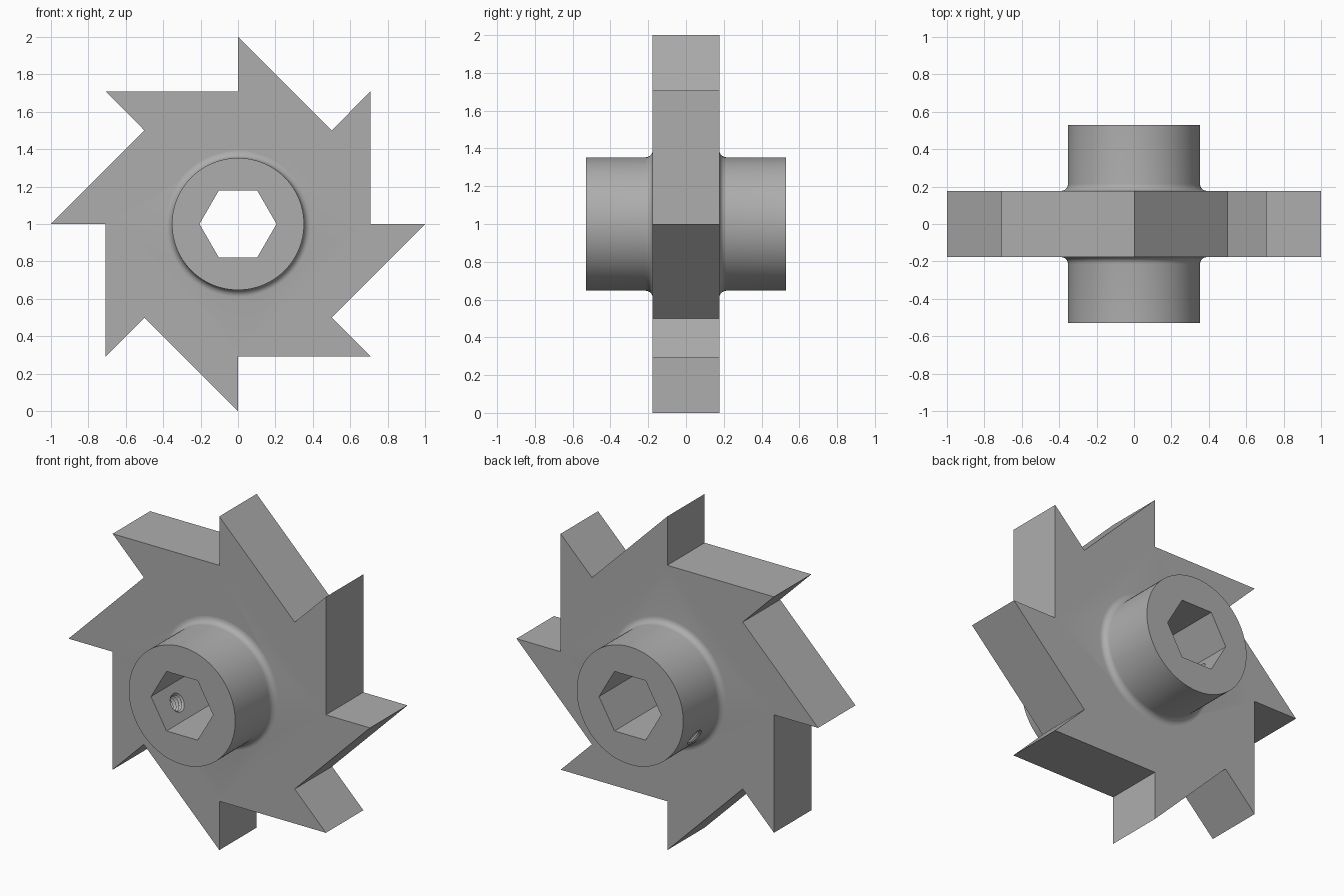
import bpy
import bmesh
from math import cos, sin, pi, radians
from mathutils import Matrix, Vector

cube = bpy.data.objects.get("Cube")
if cube:
    bpy.data.objects.remove(cube)

CENTRE = Vector((0, 0, 1))
TEETH = 8
PLATE_HALF = 0.177
HUB_HALF = 0.53
HUB_R = 0.353
FILLET = 0.037
HEX_R = 0.206
SCREW_Y = 0.355

steel = bpy.data.materials.new("grey_steel")
steel.use_nodes = True
grey = (0.42, 0.42, 0.42, 1)
steel.diffuse_color = grey
steel.node_tree.nodes["Principled BSDF"].inputs["Base Color"].default_value = grey


def finish(bm, name):
    bmesh.ops.recalc_face_normals(bm, faces=bm.faces)
    mesh = bpy.data.meshes.new(name)
    bm.to_mesh(mesh)
    bm.free()
    mesh.materials.append(steel)
    obj = bpy.data.objects.new(name, mesh)
    bpy.context.collection.objects.link(obj)
    return obj


def prism(name, outline, half):
    """Extrude an (x, z) outline along y, around the wheel centre."""
    bm = bmesh.new()
    face = bm.faces.new([bm.verts.new(CENTRE + Vector((x, -half, z))) for x, z in outline])
    new = bmesh.ops.extrude_face_region(bm, geom=[face])["geom"]
    bmesh.ops.translate(bm, vec=(0, 2 * half, 0),
                        verts=[v for v in new if isinstance(v, bmesh.types.BMVert)])
    return finish(bm, name)


def lathe(name, profile, axis, origin, sides):
    """Revolve a (radius, height) profile around an axis and cap its ends."""
    turn = Vector((0, 0, 1)).rotation_difference(axis).to_matrix().to_4x4()
    place = Matrix.Translation(origin) @ turn
    bm = bmesh.new()
    rings = [[bm.verts.new(place @ Vector((r * cos(2 * pi * i / sides),
                                           r * sin(2 * pi * i / sides), h)))
              for i in range(sides)] for r, h in profile]
    for a, b in zip(rings, rings[1:]):
        for i in range(sides):
            j = (i + 1) % sides
            bm.faces.new((a[i], a[j], b[j], b[i]))
    bm.faces.new(rings[0])
    bm.faces.new(rings[-1])
    return finish(bm, name)


def combine(target, tool, operation):
    """Apply a boolean and remove the helper."""
    mod = target.modifiers.new(operation, "BOOLEAN")
    mod.operation = operation
    mod.solver = "EXACT"
    mod.object = tool
    bpy.context.view_layer.objects.active = target
    bpy.ops.object.modifier_apply(modifier=mod.name)
    bpy.data.objects.remove(tool)


# Toothed plate: each tooth has a radial face and a sloping back
outline = []
for k in range(TEETH):
    a = -2 * pi * k / TEETH
    outline += [(r * cos(a), r * sin(a)) for r in (cos(pi / 4), 1)]
wheel = prism("toothed_wheel", outline, PLATE_HALF)

# Hub with a fillet where it meets each side of the plate
half_profile = [(HUB_R, HUB_HALF)]
for k in range(7):
    a = k / 6 * pi / 2
    half_profile.append((HUB_R + FILLET * (1 - cos(a)),
                         PLATE_HALF + FILLET * (1 - sin(a))))
half_profile.append((HUB_R + FILLET, PLATE_HALF - 0.03))
profile = half_profile + [(r, -h) for r, h in reversed(half_profile)]
hub = lathe("hub", profile, Vector((0, 1, 0)), CENTRE, 96)
combine(wheel, hub, "UNION")

# Hexagonal bore through the hub
hexagon = [(HEX_R * cos(k * pi / 3), HEX_R * sin(k * pi / 3)) for k in range(6)]
combine(wheel, prism("bore_cutter", hexagon, 0.7), "DIFFERENCE")

# Threaded screw holes, one in each end of the hub
axis = Vector((cos(radians(210)), 0, sin(radians(210))))
thread = [(0.056 if k % 2 else 0.044, 0.1 + k * 0.011) for k in range(28)]
for y in (-SCREW_Y, SCREW_Y):
    cutter = lathe("screw_cutter", thread, axis, CENTRE + Vector((0, y, 0)), 24)
    combine(wheel, cutter, "DIFFERENCE")

# Smooth the round surfaces, keep the edges crisp
bpy.ops.object.select_all(action="DESELECT")
wheel.select_set(True)
bpy.context.view_layer.objects.active = wheel
bpy.ops.object.shade_smooth_by_angle(angle=radians(30))
